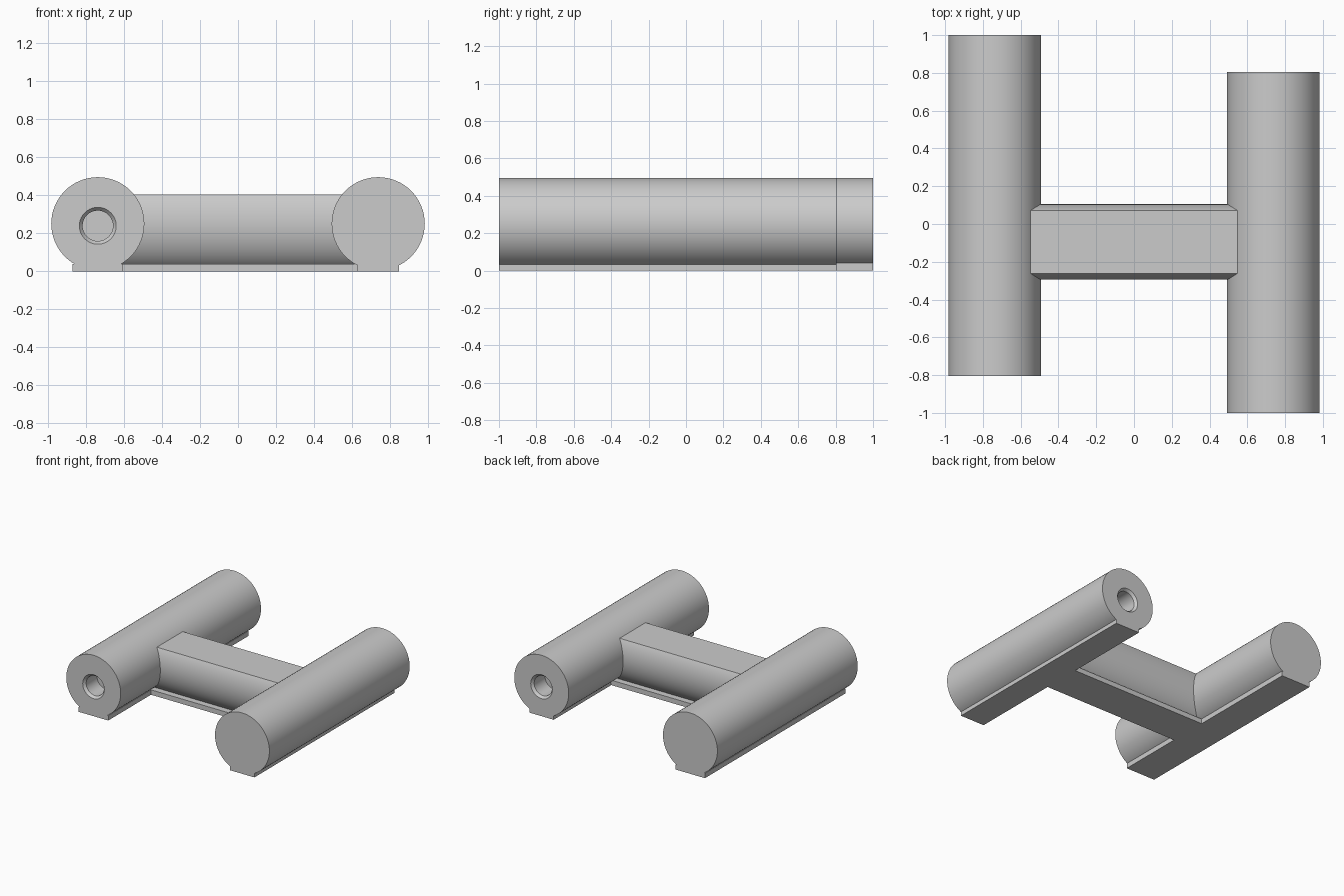
import bpy, bmesh, math

cube = bpy.data.objects.get("Cube")
if cube:
    bpy.data.objects.remove(cube, do_unlink=True)

grey = bpy.data.materials.new("plain grey")
grey.use_nodes = True
COLOUR = (0.6, 0.6, 0.6, 1)
grey.diffuse_color = COLOUR
grey.node_tree.nodes["Principled BSDF"].inputs["Base Color"].default_value = COLOUR

SEGMENTS = 64
TUBE_X, TUBE_Z, TUBE_R = 0.738, 0.251, 0.245
PLATE_H = 0.04
BRIDGE_Y = -0.095


def finish(bm, name):
    bmesh.ops.recalc_face_normals(bm, faces=bm.faces[:])
    mesh = bpy.data.meshes.new(name)
    bm.to_mesh(mesh)
    bm.free()
    mesh.materials.append(grey)
    obj = bpy.data.objects.new(name, mesh)
    bpy.context.collection.objects.link(obj)
    bpy.ops.object.select_all(action="DESELECT")
    obj.select_set(True)
    bpy.context.view_layer.objects.active = obj
    bpy.ops.object.shade_smooth_by_angle(angle=math.radians(30))
    return obj


def ring(bm, x, y, z, radius):
    angles = [math.tau * i / SEGMENTS for i in range(SEGMENTS)]
    return [bm.verts.new((x + radius * math.cos(a), y, z + radius * math.sin(a)))
            for a in angles]


def tube(name, x, plain_y, hole_y):
    """Round bar with a chamfered blind bore in one end."""
    bm = bmesh.new()
    inward = math.copysign(1, plain_y - hole_y)
    rings = [ring(bm, x, plain_y, TUBE_Z, TUBE_R), ring(bm, x, hole_y, TUBE_Z, TUBE_R)]
    for radius, depth in ((0.097, 0), (0.08, 0.02), (0.08, 0.16)):
        rings.append(ring(bm, x, hole_y + inward * depth, 0.24, radius))
    for a, b in zip(rings, rings[1:]):
        for i in range(SEGMENTS):
            j = (i + 1) % SEGMENTS
            bm.faces.new((a[i], a[j], b[j], b[i]))
    bm.faces.new(rings[0])
    bm.faces.new(rings[-1])
    return finish(bm, name)


def plate(name, x0, x1, y0, y1):
    bm = bmesh.new()
    bmesh.ops.create_cube(bm, size=1)
    for v in bm.verts:
        v.co = (x1 if v.co.x > 0 else x0, y1 if v.co.y > 0 else y0,
                PLATE_H if v.co.z > 0 else 0)
    return finish(bm, name)


def bridge(name):
    """Rounded crossbar with a flat top, running into both tubes."""
    half_w, half_h, mid_z = 0.2, 0.262, 0.26
    top = math.asin((0.405 - mid_z) / half_h)
    low = math.asin((0.02 - mid_z) / half_h)
    steps = 28
    side = []
    for i in range(steps + 1):
        t = top + (low - top) * i / steps
        side.append((half_w * math.cos(t), mid_z + half_h * math.sin(t)))
    profile = side + [(-y, z) for y, z in reversed(side)]
    bm = bmesh.new()
    face = bm.faces.new([bm.verts.new((-TUBE_X, BRIDGE_Y + y, z)) for y, z in profile])
    out = bmesh.ops.extrude_face_region(bm, geom=[face], use_keep_orig=True)
    verts = [g for g in out["geom"] if isinstance(g, bmesh.types.BMVert)]
    bmesh.ops.translate(bm, verts=verts, vec=(2 * TUBE_X, 0, 0))
    return finish(bm, name)


# Two offset tubes, each bored at its shorter end
tube("right_tube", -TUBE_X, 1, -0.805)
tube("left_tube", TUBE_X, -1, 0.805)

# Crossbar between them
bridge("bridge")

# Flat feet under the tubes and crossbar
plate("right_foot", -TUBE_X - 0.133, -TUBE_X + 0.133, -0.805, 1)
plate("left_foot", TUBE_X - 0.11, TUBE_X + 0.11, -1, 0.805)
plate("bridge_foot", -TUBE_X + 0.133, TUBE_X - 0.11, BRIDGE_Y - 0.16, BRIDGE_Y + 0.16)
